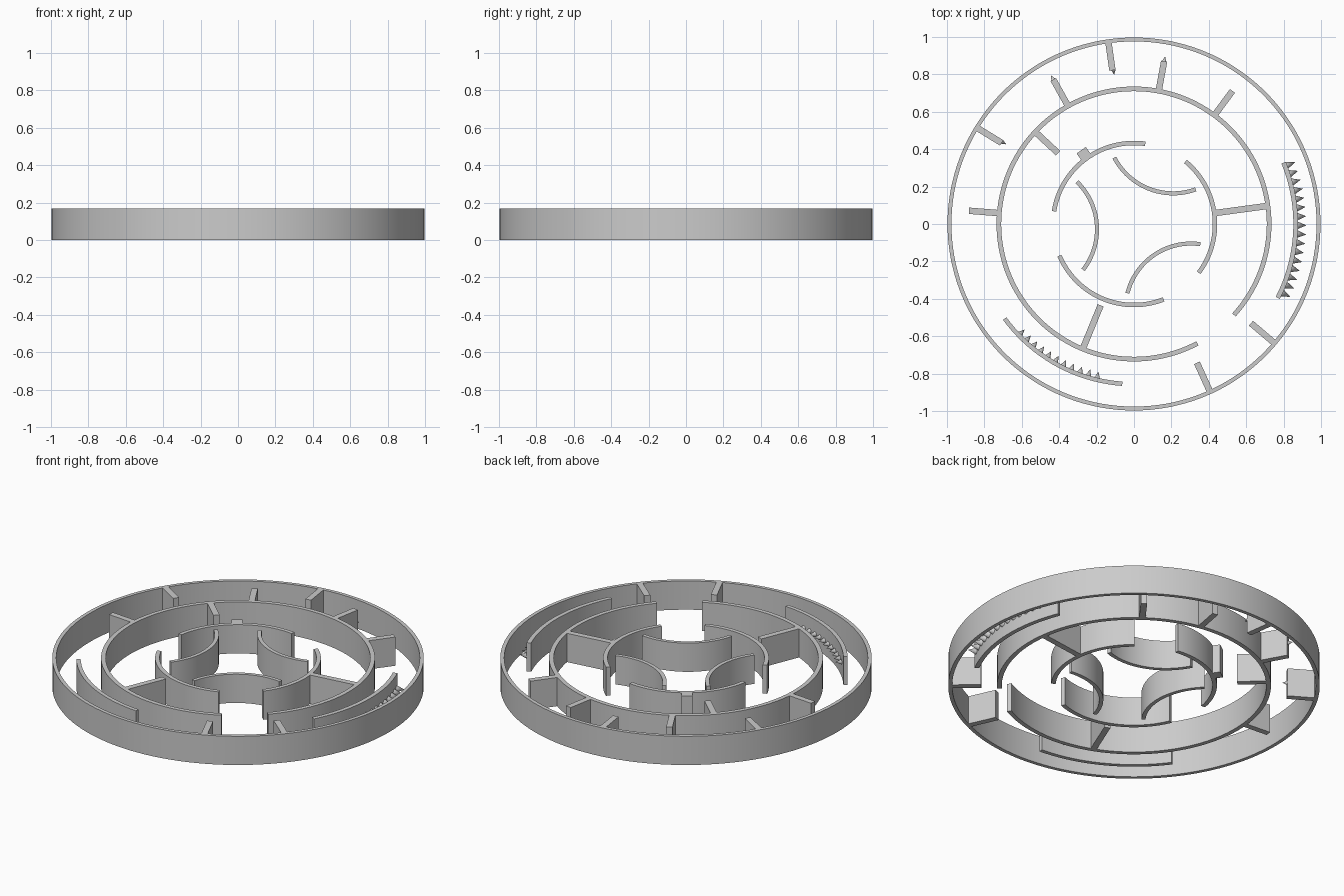
import bpy, bmesh
from math import radians, cos, sin, atan2, tau
from mathutils import Vector, Matrix

if "Cube" in bpy.data.objects:
    bpy.data.objects.remove(bpy.data.objects["Cube"])

H = 0.17  # common wall height


def finish(name, bm, smooth=True):
    bmesh.ops.recalc_face_normals(bm, faces=bm.faces)
    me = bpy.data.meshes.new(name)
    bm.to_mesh(me)
    bm.free()
    ob = bpy.data.objects.new(name, me)
    bpy.context.collection.objects.link(ob)
    if smooth:
        bpy.context.view_layer.objects.active = ob
        ob.select_set(True)
        bpy.ops.object.shade_smooth_by_angle(angle=radians(30))
        ob.select_set(False)
    return ob


def curved_wall(name, r_in, r_out, a0, a1, centre=(0, 0)):
    """Upright wall following an arc from a0 to a1 degrees."""
    full = abs(a1 - a0) >= 360
    n = max(16, int(abs(a1 - a0) / 2.5))
    bm = bmesh.new()
    rows = []
    for i in range(n if full else n + 1):
        a = radians(a0 + (a1 - a0) * i / n)
        rows.append([bm.verts.new((centre[0] + r * cos(a), centre[1] + r * sin(a), z))
                     for r, z in ((r_in, 0), (r_out, 0), (r_out, H), (r_in, H))])
    for i in range(n):
        p, q = rows[i], rows[(i + 1) % len(rows)]
        for k in range(4):
            m = (k + 1) % 4
            bm.faces.new((p[k], p[m], q[m], q[k]))
    if not full:
        bm.faces.new(rows[0])
        bm.faces.new(rows[-1])
    return finish(name, bm)


def three_point_wall(name, a, b, c, t=0.022):
    """Curved wall whose centre line runs through three plan points."""
    a, b, c = Vector(a), Vector(b), Vector(c)
    d = 2 * (a.x * (b.y - c.y) + b.x * (c.y - a.y) + c.x * (a.y - b.y))
    A, B, C = a.dot(a), b.dot(b), c.dot(c)
    o = Vector(((A * (b.y - c.y) + B * (c.y - a.y) + C * (a.y - b.y)) / d,
                (A * (c.x - b.x) + B * (a.x - c.x) + C * (b.x - a.x)) / d))
    r = (a - o).length
    s, m, e = (atan2((p - o).y, (p - o).x) for p in (a, b, c))
    sweep = (e - s) % tau
    if (m - s) % tau > sweep:
        sweep -= tau
    s0 = s * 360 / tau
    curved_wall(name, r - t / 2, r + t / 2, s0, s0 + sweep * 360 / tau, o)


def radial_wall(name, angle, r0, r1, width=0.034):
    bm = bmesh.new()
    bmesh.ops.create_cube(bm, size=1, matrix=Matrix.Rotation(radians(angle), 4, 'Z')
                          @ Matrix.Translation(((r0 + r1) / 2, 0, H / 2))
                          @ Matrix.Diagonal((r1 - r0, width, H, 1)))
    return finish(name, bm, False)


def spikes(name, angles, r_base, r_tip, radius, side=0.0):
    """Row of cones pointing in or out at mid height."""
    bm = bmesh.new()
    turn = 90 if r_tip > r_base else -90
    for a in angles:
        bmesh.ops.create_cone(bm, cap_ends=True, segments=12, radius1=radius, radius2=0,
                              depth=abs(r_tip - r_base),
                              matrix=Matrix.Rotation(radians(a), 4, 'Z')
                              @ Matrix.Translation(((r_base + r_tip) / 2, side, H / 2))
                              @ Matrix.Rotation(radians(turn), 4, 'Y'))
    return finish(name, bm)


# Concentric rings
curved_wall("outer_ring", 0.976, 0.997, 0, 360)
curved_wall("middle_ring", 0.71, 0.735, -42.3, 298)

# Broken inner ring
for i, (a0, a1) in enumerate(((82, 171), (-37, 50.5), (203, 291.5))):
    curved_wall(f"inner_ring_arc_{i + 1}", 0.421, 0.445, a0, a1)

# Inward-bowed walls in the middle
three_point_wall("bowed_wall_top", (-0.105, 0.355), (0.06, 0.197), (0.33, 0.185))
three_point_wall("bowed_wall_left", (-0.305, 0.226), (-0.198, -0.02), (-0.272, -0.245))
three_point_wall("bowed_wall_bottom", (-0.035, -0.37), (0.088, -0.18), (0.355, -0.108))

# Spiked arcs between the rings
curved_wall("spiked_arc_right", 0.852, 0.877, -27.2, 22.3)
spikes("right_spikes", [-25 + 46 * i / 15 for i in range(16)], 0.872, 0.922, 0.021)
curved_wall("spiked_arc_left", 0.845, 0.868, 216.2, 265.8)
spikes("left_spikes", [224 + 32.5 * i / 10 for i in range(11)], 0.85, 0.812, 0.017)

# Radial walls: name, angle, inner radius, outer radius
for name, a, r0, r1 in (
        ("outer_wall_1", 98, 0.83, 0.985), ("outer_wall_2", 148.5, 0.83, 0.985),
        ("outer_wall_3", -40.3, 0.82, 0.985), ("outer_wall_4", -65.6, 0.815, 0.985),
        ("middle_wall_1", 79.5, 0.725, 0.885), ("middle_wall_2", 119.2, 0.725, 0.885),
        ("middle_wall_3", 53.5, 0.725, 0.885), ("middle_wall_4", 175.4, 0.725, 0.885),
        ("inner_wall_1", 137, 0.555, 0.72), ("inner_wall_2", 7.7, 0.435, 0.72),
        ("inner_wall_3", 247.7, 0.47, 0.72)):
    radial_wall(name, a, r0, r1)
radial_wall("inner_stub", 125.6, 0.43, 0.485, 0.06)

# Single spikes on wall tips
spikes("tip_spike_1", [98], 0.832, 0.805, 0.012, -0.006)
spikes("tip_spike_2", [148.5], 0.832, 0.805, 0.012, -0.006)
spikes("tip_spike_3", [79.5], 0.883, 0.912, 0.012)
spikes("tip_spike_4", [119.2], 0.883, 0.912, 0.012)
